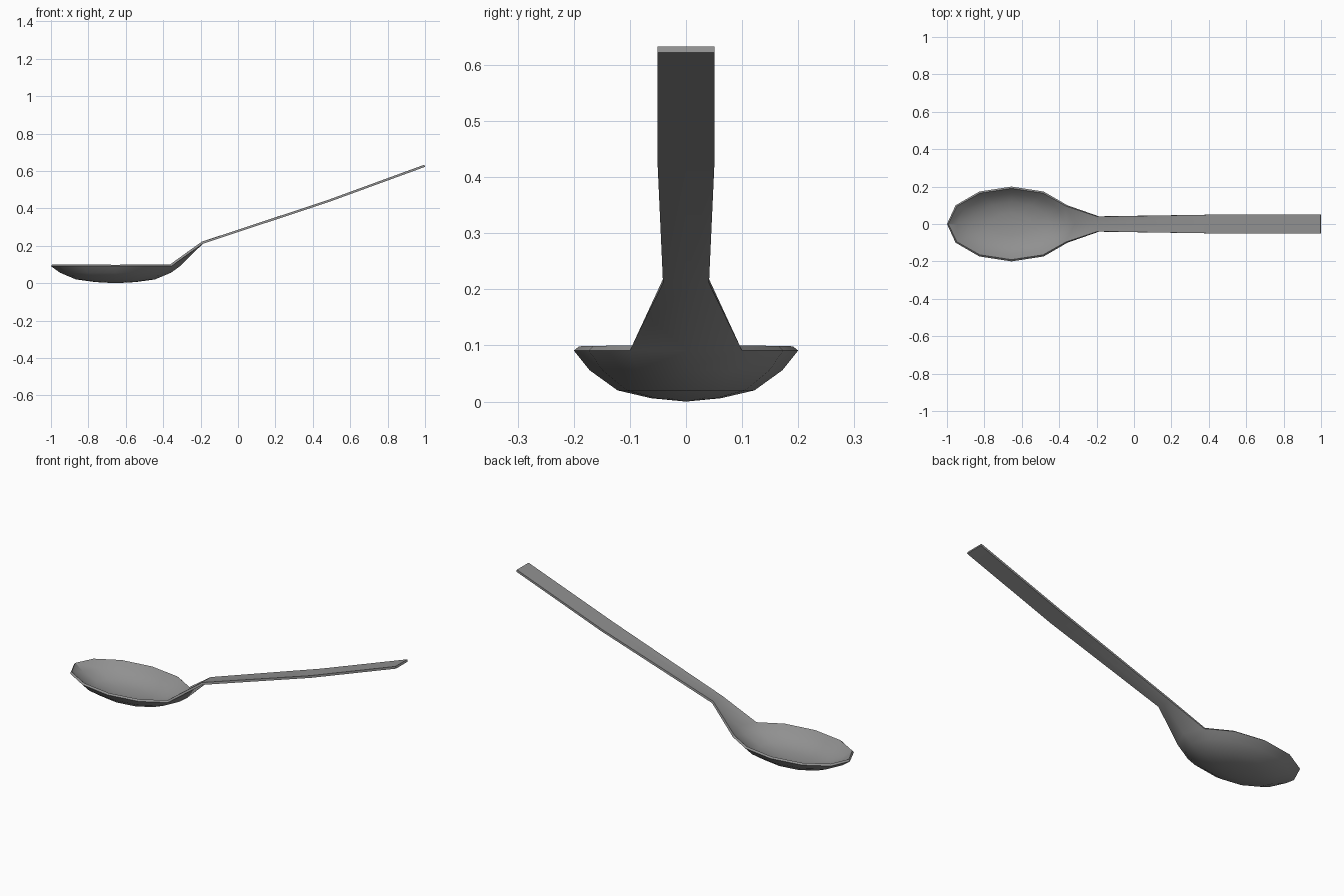
import bpy, bmesh, math

if "Cube" in bpy.data.objects:
    bpy.data.objects.remove(bpy.data.objects["Cube"])

steel = bpy.data.materials.new("grey_metal")
steel.diffuse_color = (0.28, 0.28, 0.28, 1)
steel.use_nodes = True
steel.node_tree.nodes["Principled BSDF"].inputs["Base Color"].default_value = steel.diffuse_color

bm = bmesh.new()
N = 12
CX, RX, RY = -0.655, 0.345, 0.20

# Bowl: elliptical rings, (radius factor, height) of the outer surface
bottom = bm.verts.new((CX, 0, 0))
rings = []
for f, z in [(0.31, 0.006), (0.61, 0.02), (0.86, 0.056), (1.0, 0.091)]:
    rings.append([bm.verts.new((CX + RX * f * math.cos(2 * math.pi * i / N),
                                RY * f * math.sin(2 * math.pi * i / N), z))
                  for i in range(N)])
for i in range(N):
    j = (i + 1) % N
    bm.faces.new((bottom, rings[0][j], rings[0][i]))
    for a, b in zip(rings, rings[1:]):
        bm.faces.new((a[i], a[j], b[j], b[i]))

# Neck and handle: rows swept from three rim points, (x, half width, z)
row = [rings[-1][-1], rings[-1][0], rings[-1][1]]
for x, w, z in [(-0.188, 0.041, 0.211), (0.48, 0.051, 0.432), (1.0, 0.051, 0.622)]:
    new = [bm.verts.new((x, y, z)) for y in (-w, 0, w)]
    for k in range(2):
        bm.faces.new((row[k], row[k + 1], new[k + 1], new[k]))
    row = new

# Make the sheet face downwards, so the thickness grows upwards and inwards
bmesh.ops.recalc_face_normals(bm, faces=bm.faces[:])
if bottom.normal.z > 0 or bottom.link_faces[0].normal.z > 0:
    bmesh.ops.reverse_faces(bm, faces=bm.faces[:])
mesh = bpy.data.meshes.new("spoon")
bm.to_mesh(mesh)
bm.free()
mesh.materials.append(steel)
spoon = bpy.data.objects.new("spoon", mesh)
bpy.context.collection.objects.link(spoon)

# Sheet thickness
sol = spoon.modifiers.new("thickness", "SOLIDIFY")
sol.thickness = 0.012
sol.offset = -1
sol.use_even_offset = True

bpy.context.view_layer.objects.active = spoon
spoon.select_set(True)
bpy.ops.object.modifier_apply(modifier=sol.name)
bpy.ops.object.shade_smooth_by_angle(angle=math.radians(30))
